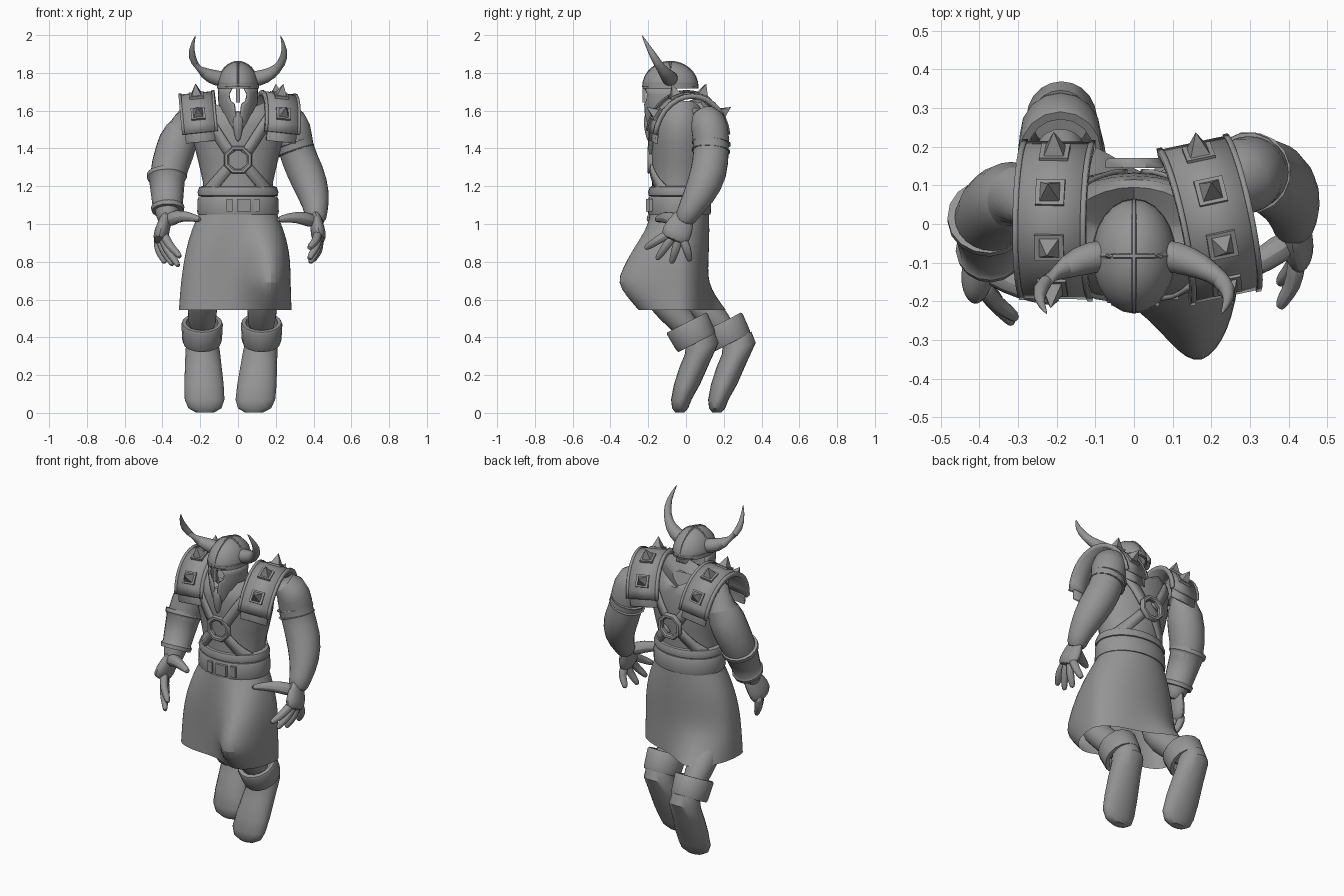
import bpy, bmesh, math
from math import sin, cos, pi, radians, exp
from mathutils import Vector, Matrix

if "Cube" in bpy.data.objects:
    bpy.data.objects.remove(bpy.data.objects["Cube"])

grey = bpy.data.materials.new("plain_grey")
grey.use_nodes = True
grey.diffuse_color = (.3, .3, .3, 1)
grey.node_tree.nodes["Principled BSDF"].inputs["Base Color"].default_value = (.3, .3, .3, 1)


def finish(name, bm, thick=0, subdivide=0, matrix=None):
    """Turn a bmesh into a named, shaded object."""
    bmesh.ops.recalc_face_normals(bm, faces=bm.faces)
    data = bpy.data.meshes.new(name)
    bm.to_mesh(data)
    bm.free()
    data.materials.append(grey)
    obj = bpy.data.objects.new(name, data)
    bpy.context.collection.objects.link(obj)
    if matrix:
        obj.matrix_world = matrix
    if thick:
        mod = obj.modifiers.new("thickness", "SOLIDIFY")
        mod.thickness, mod.offset = thick, 0
    if subdivide:
        mod = obj.modifiers.new("rounding", "SUBSURF")
        mod.levels = mod.render_levels = subdivide
    for o in bpy.context.selected_objects:
        o.select_set(False)
    obj.select_set(True)
    bpy.context.view_layer.objects.active = obj
    bpy.ops.object.shade_smooth_by_angle(angle=radians(40))
    return obj


def skin(name, rows, closed=True, caps=(), **kw):
    """Bridge rows of points into a surface."""
    bm = bmesh.new()
    rows = [[bm.verts.new(p) for p in row] for row in rows]
    n = len(rows[0])
    for low, high in zip(rows, rows[1:]):
        for i in range(n if closed else n - 1):
            j = (i + 1) % n
            bm.faces.new((low[i], low[j], high[j], high[i]))
    for k in caps:
        bm.faces.new(rows[k])
    return finish(name, bm, **kw)


def limb(name, path, flat=1, sides=12, caps=(0, -1), subdivide=1):
    """Tube through (x, y, z, radius) points; flat squeezes it sideways."""
    pts = [Vector(p[:3]) for p in path]
    rows = []
    for i, p in enumerate(pts):
        t = (pts[min(i + 1, len(pts) - 1)] - pts[max(i - 1, 0)]).normalized()
        ref = Vector((0, 1, 0)) if abs(t.x) > .75 else Vector((1, 0, 0))
        u = (ref - t * ref.dot(t)).normalized()
        v = t.cross(u)
        r = path[i][3]
        rows.append([p + u * cos(a) * r * flat + v * sin(a) * r
                     for a in (2 * pi * k / sides for k in range(sides))])
    return skin(name, rows, caps=caps, subdivide=subdivide)


def oval(z, cx, cy, rx, ry, sides=28):
    return [Vector((cx + rx * sin(2 * pi * k / sides), cy - ry * cos(2 * pi * k / sides), z))
            for k in range(sides)]


def box(name, size, matrix):
    bm = bmesh.new()
    bmesh.ops.create_cube(bm, size=1, matrix=Matrix.Diagonal((*size, 1)))
    return finish(name, bm, matrix=matrix)


# Torso: z, centre y, half width, half depth; shoulders rise beside a sunken neckline
TORSO = [(1.02, -.035, .19, .15), (1.15, -.035, .19, .15), (1.22, -.035, .185, .145),
         (1.32, -.03, .208, .155), (1.43, -.03, .235, .162), (1.52, -.035, .25, .16),
         (1.59, -.035, .225, .15), (1.65, -.03, .18, .125)]
rows = [oval(z, 0, cy, rx, ry) for z, cy, rx, ry in TORSO + [(1.62, -.03, .1, .07)]]
for row, drop in zip(rows[-3:], (.02, .07, .1)):
    for p in row:
        p.z -= drop * (1 - min(1, abs(p.x) / .15)) * (1.3 if p.y > .04 else 1)
skin("torso", rows, caps=(-1,))


def chest_y(x, z, side):
    for a, b in zip(TORSO, TORSO[1:]):
        if a[0] <= z <= b[0]:
            f = (z - a[0]) / (b[0] - a[0])
            cy, rx, ry = [p + (q - p) * f for p, q in zip(a[1:], b[1:])]
            return cy + side * ry * math.sqrt(max(0, 1 - (x / rx) ** 2))


# Crossed straps and eight-sided rings, front and back
for side, label, lift in ((-1, "front", .004), (1, "back", .03)):
    for s in (-1, 1):
        for part, (x0, z0), (x1, z1) in (("upper", (.17, 1.57), (.04, 1.37)),
                                         ("lower", (.04, 1.31), (.16, 1.17))):
            edge = Vector((z0 - z1, x1 - x0)).normalized() * .028
            rows = []
            for k in range(9):
                x, z = x0 + (x1 - x0) * k / 8, z0 + (z1 - z0) * k / 8
                rows.append([(s * (x + e * edge.x), chest_y(x + e * edge.x, z + e * edge.y, side)
                              + side * .007, z + e * edge.y) for e in (-1, 1)])
            skin(f"{label}_{part}_strap", rows, closed=False, thick=.012)
    y = chest_y(0, 1.34, side) + side * lift
    rows = [[(r * sin(a), y + side * d, 1.34 + r * cos(a))
             for a in (pi / 8 + pi * k / 4 for k in range(8))]
            for r, d in ((.052, -.012), (.052, .006), (.06, .014), (.074, .014), (.08, .006), (.08, -.012))]
    skin(f"{label}_ring", rows + rows[:1])

# Belt with buckle plates, and the fold above it
for name, prof in (("belt", ((1.05, .19), (1.05, .212), (1.065, .216), (1.13, .214), (1.145, .208), (1.145, .18))),
                   ("waist_fold", ((1.145, .185), (1.15, .21), (1.17, .214), (1.195, .205), (1.205, .18)))):
    skin(name, [oval(z, 0, -.035, r, r - .048) for z, r in prof])
for x, w in ((-.045, .03), (.03, .07), (.1, .03)):
    y = -.035 - .17 * math.sqrt(1 - (x / .217) ** 2)
    box("buckle_plate", (w, .018, .065), Matrix.Translation((x, y, 1.1)))

# Skirt, pushed out by the raised knee in front and the trailing leg behind, squarer at the right front
rows = []
for z, cx, rx, ry, knee, trail in ((1.06, 0, .205, .157, 0, 0), (.97, -.002, .245, .16, .05, 0),
                                   (.86, -.002, .275, .157, .13, 0), (.76, -.006, .285, .152, .19, 0),
                                   (.69, -.01, .29, .15, .22, .02), (.62, -.012, .294, .15, .17, .06),
                                   (.545, -.013, .298, .15, .1, .12)):
    row = oval(z, cx, -.035, rx, ry, 36)
    for p in row:
        blend = min(1, abs(p.y + .035) / .06)
        if p.y < -.035:
            if p.x < cx:
                u, v = (p.x - cx) / rx, (p.y + .035) / ry
                grow = 1 + .7 * min(1, (1.06 - z) * 4) * (u * v) ** 2
                p.x, p.y = cx + u * rx * grow, -.035 + v * ry * grow
            p.y -= blend * knee * exp(-((p.x - .18) / .13) ** 2)
        else:
            p.y += blend * trail * exp(-((p.x + .17) / .14) ** 2)
    rows.append(row)
skin("skirt", rows, subdivide=1)

# Legs, cuffs and hanging boots
for label, cx, dy, mid, knee in (("left", .125, 0, -.1, (.14, -.22, .68, .095)),
                                 ("right", -.19, .185, -.04, (-.18, -.03, .66, .09))):
    limb(label + "_leg", [(cx * .9, -.03, .98, .08), ((cx + knee[0]) / 2, mid, .85, .095), knee,
                          (cx, dy - .085, .55, .08), (cx, dy + .05, .41, .075)])
    tilt = Matrix.Translation((cx, dy + .03, .425)) @ Matrix.Rotation(radians(27), 4, "X")
    cuff = [oval(z, 0, 0, r, r * 1.1, 16) for z, r in
            ((-.06, .08), (-.06, .1), (-.045, .105), (.05, .11), (.06, .105), (.06, .085))]
    skin(label + "_boot_cuff", cuff + cuff[:1], matrix=tilt)
    boot = []
    for z, y, rx, ry, lean in ((.4, .075, .075, .075, .4), (.34, .083, .09, .09, .35),
                               (.26, .048, .096, .082, .2), (.15, .005, .104, .069, 0),
                               (.07, -.025, .105, .054, 0), (.025, -.031, .088, .043, 0),
                               (.003, -.033, .05, .025, 0)):
        row = oval(z, cx - .1 * (.4 - z) * (1 if cx > 0 else -.4), y + dy * 1.06, rx, ry, 20)
        for p in row:
            p.z += (p.y - y - dy * 1.06) * lean
        boot.append(row)
    skin(label + "_boot", boot, caps=(0, -1))

# Arms with bands and bracer
limb("left_arm", [(.17, .05, 1.58, .09), (.25, .1, 1.59, .1), (.295, .13, 1.5, .108), (.3, .135, 1.4, .095),
                  (.36, .125, 1.27, .105), (.405, .07, 1.15, .088), (.415, .01, 1.06, .062), (.41, -.02, 1.0, .055)])
limb("right_arm", [(-.18, .04, 1.58, .09), (-.25, .06, 1.59, .1), (-.3, .07, 1.5, .105), (-.335, .055, 1.38, .11),
                   (-.38, .015, 1.25, .1), (-.375, -.045, 1.12, .08), (-.375, -.09, 1.04, .06), (-.37, -.11, 1.0, .05)])


def ring_band(name, a, b, ra, rb):
    """Open sleeve with a rolled lip at each end."""
    a, b = Vector(a), Vector(b)
    path = [(*a.lerp(b, f), ra + (rb - ra) * f + d) for f, d in
            ((0, -.02), (0, .008), (.1, .01), (.16, 0), (.84, 0), (.9, .01), (1, .008), (1, -.02))]
    rot = (b - a).to_track_quat("Z", "Y").to_matrix().to_4x4()
    rows = [oval((Vector(p[:3]) - a).length, 0, 0, p[3], p[3], 16) for p in path]
    skin(name, rows, matrix=Matrix.Translation(a) @ rot)


ring_band("left_arm_band", (.293, .135, 1.43), (.308, .132, 1.385), .094, .094)
ring_band("right_bracer", (-.377, .02, 1.265), (-.372, -.075, 1.07), .098, .077)


# Hands: palm, four spread fingers and an inward thumb
def hand(label, wrist, palm, knuckles, tips, thumb):
    wrist, palm = Vector(wrist), Vector(palm)
    limb(label + "_palm", [(*(wrist * 1.3 - palm * .3), .05), (*wrist.lerp(palm, .4), .07), (*palm, .086),
                           (*(palm + (palm - wrist) * .5), .07)], flat=.5)
    for i, tip in enumerate(tips):
        root = Vector(knuckles[0]).lerp(Vector(knuckles[1]), i / 3)
        tip = Vector(tip)
        mid = root.lerp(tip, .5) + Vector((.012 if label == "left" else -.012, 0, 0))
        limb(label + "_finger", [(*root.lerp(palm, .5), .026), (*root, .026), (*mid, .024),
                                 (*root.lerp(tip, .85), .02), (*tip.lerp(root, -.1), .013)], sides=8)
    limb(label + "_thumb", [(*p, r) for p, r in zip(thumb, (.045, .038, .027, .016))], sides=8)


hand("left", (.41, -.01, 1.04), (.425, -.05, .95), ((.42, -.11, .94), (.43, -.005, .9)),
     ((.38, -.21, .875), (.38, -.15, .82), (.385, -.075, .8), (.4, .02, .81)),
     ((.41, -.04, 1.01), (.34, -.09, 1.035), (.27, -.13, 1.035), (.2, -.16, 1.02)))
hand("right", (-.375, -.08, 1.05), (-.405, -.13, .95), ((-.385, -.17, .93), (-.425, -.09, .91)),
     ((-.31, -.24, .83), (-.32, -.25, .785), (-.35, -.2, .79), (-.39, -.13, .8)),
     ((-.385, -.11, 1.01), (-.32, -.15, 1.045), (-.26, -.18, 1.04), (-.19, -.2, 1.02)))


# Shoulder pads: arched plates with rims, flaps and studs
def arch(name, place, x0, x1, a0, a1, grow, thick):
    rows = []
    for k in range(15):
        a = radians(a0 + (a1 - a0) * k / 14)
        rows.append([(x, -(.195 + grow) * cos(a), (.235 + grow) * sin(a)) for x in (x0, x1)])
    skin(name, rows, closed=False, thick=thick, matrix=place)


for label, s, cx, turn in (("left", 1, .19, 12), ("right", -1, -.194, -1)):
    place = (Matrix.Translation((cx, .01, 1.45)) @ Matrix.Rotation(radians(turn), 4, "Z")
             @ Matrix.Rotation(radians(6 * s), 4, "Y"))
    arch(label + "_shoulder_pad", place, -.092, .092, 8, 172, 0, .022)
    for x in (-.088, .088):
        arch(label + "_pad_rim", place, x - .007, x + .007, 8, 172, .003, .026)
    for a0, a1 in ((-4, 10), (170, 184)):
        arch(label + "_pad_flap", place, -.08, .08, a0, a1, -.01, .014)
    for a in (33, 70, 110, 147):
        a = radians(a)
        at = place @ Matrix.Translation((0, -.203 * cos(a), .243 * sin(a)))
        at = at @ Matrix.Rotation(pi / 2 - a, 4, "X")
        box(label + "_stud_base", (.075, .07, .022), at)
        bm = bmesh.new()
        bmesh.ops.create_cone(bm, segments=4, radius1=.038, radius2=.001, depth=.06, cap_ends=True,
                              matrix=Matrix.Translation((0, 0, .038)) @ Matrix.Rotation(pi / 4, 4, "Z"))
        finish(label + "_stud_spike", bm, matrix=at)

# Helmet: dome, rim, ridges and horns
HEAD_Y = -.083
skin("helmet_dome", [oval(1.725 + .13 * sin(a), 0, HEAD_Y, .105 * cos(a), .145 * cos(a), 24)
                     for a in (radians(d) for d in (0, 12, 25, 38, 52, 66, 78, 89))], caps=(-1,), thick=.008)
rim = [oval(z, 0, HEAD_Y, .105 + d, .143 + d, 24) for z, d in
       ((1.718, -.004), (1.718, .005), (1.74, .005), (1.74, -.004))]
skin("helmet_rim", rim + rim[:1])
arc = [radians(a) for a in range(0, 181, 12)]
limb("helmet_long_ridge", [(0, HEAD_Y - .143 * cos(a), 1.728 + .13 * sin(a), .007) for a in arc], sides=6, subdivide=0)
limb("helmet_cross_ridge", [(.103 * cos(a), HEAD_Y, 1.728 + .13 * sin(a), .007) for a in arc], sides=6, subdivide=0)
for s, label in ((1, "left"), (-1, "right")):
    limb(label + "_horn", [(s * x, y, z, r) for x, y, z, r in
                           ((.06, -.08, 1.765, .045), (.11, -.085, 1.77, .043), (.18, -.11, 1.795, .036),
                            (.235, -.15, 1.85, .026), (.252, -.19, 1.92, .016), (.224, -.235, 2.002, .002))])
    # Cheek guard, cut back at the eye and closing towards the chin
    rows = []
    for z, start, shrink in ((1.72, 18, 1), (1.685, 29, 1), (1.65, 24, .99), (1.635, 11, .97), (1.59, 8, .9),
                             (1.53, 2, .72), (1.47, 0, .4)):
        end = 105 if z > 1.6 else 70
        rows.append([(s * .1 * shrink * sin(a), HEAD_Y - .137 * cos(a) * (.6 + .4 * shrink), z)
                     for a in (radians(start + (end - start) * k / 8) for k in range(9))])
    skin(label + "_cheek_guard", rows, closed=False, thick=.012)
box("nose_guard", (.022, .014, .085), Matrix.Translation((0, -.222, 1.685)))
limb("beard", [(0, -.19, 1.6, .02), (0, -.195, 1.56, .035), (0, -.195, 1.5, .03), (0, -.195, 1.43, .008)], sides=8)
